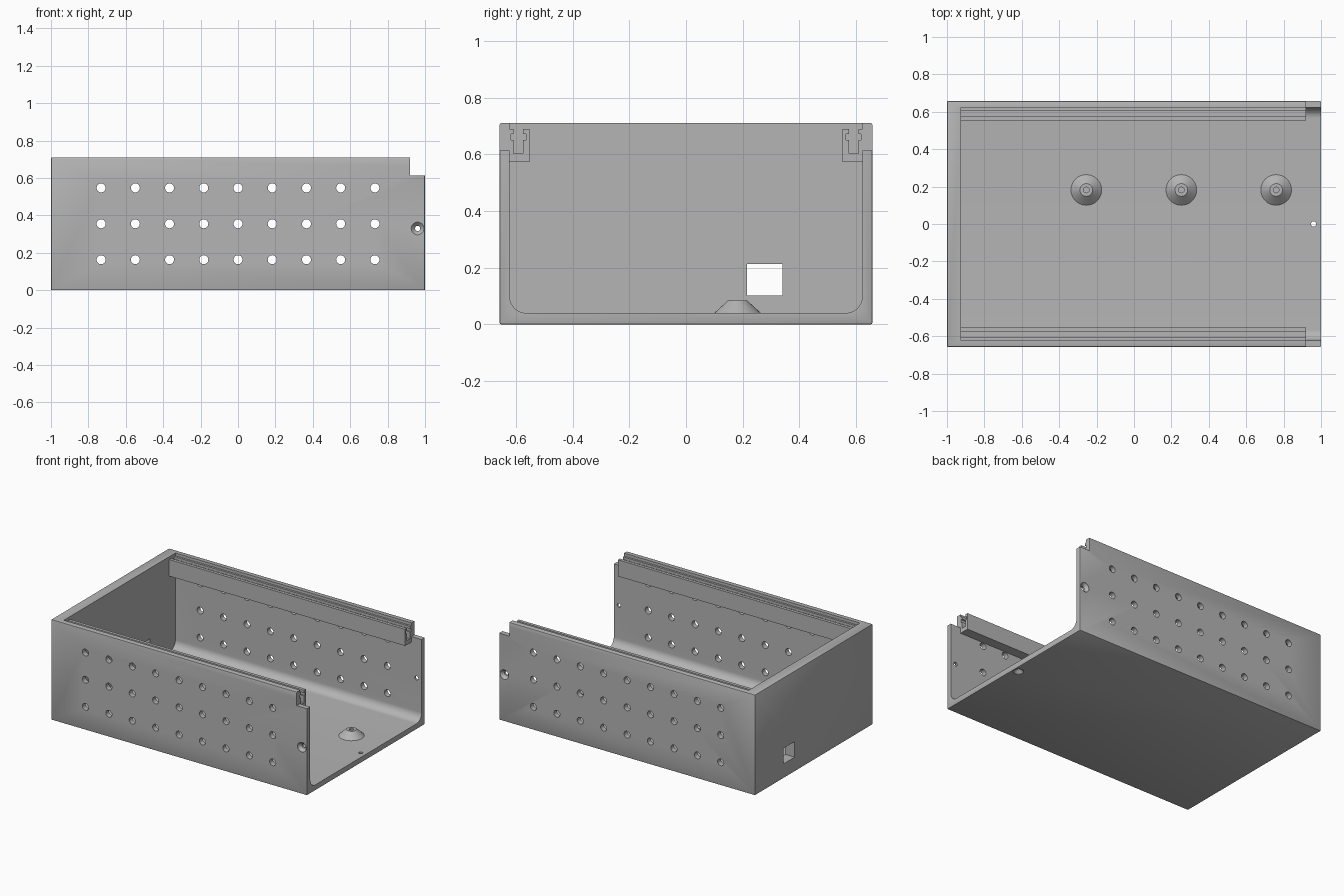
import bpy, bmesh, math
from mathutils import Matrix, Vector

cube = bpy.data.objects.get("Cube")
if cube:
    bpy.data.objects.remove(cube)

grey = bpy.data.materials.new("plain grey")
grey.use_nodes = True
colour = (0.46, 0.46, 0.46, 1)
grey.diffuse_color = colour
grey.node_tree.nodes["Principled BSDF"].inputs["Base Color"].default_value = colour


def add_object(name, bm):
    bmesh.ops.recalc_face_normals(bm, faces=bm.faces)
    mesh = bpy.data.meshes.new(name)
    bm.to_mesh(mesh)
    bm.free()
    mesh.materials.append(grey)
    ob = bpy.data.objects.new(name, mesh)
    bpy.context.collection.objects.link(ob)
    return ob


def box(bm, x, y, z):
    size = Vector((x[1] - x[0], y[1] - y[0], z[1] - z[0]))
    mid = Vector((sum(x), sum(y), sum(z))) / 2
    bmesh.ops.create_cube(bm, size=1, matrix=Matrix.Translation(mid) @ Matrix.Diagonal(size).to_4x4())


def prism(bm, profile, x0, x1):
    """Extrude a (y, z) outline along x."""
    face = bm.faces.new([bm.verts.new((x0, y, z)) for y, z in profile])
    made = bmesh.ops.extrude_face_region(bm, geom=[face], use_keep_orig=True)["geom"]
    bmesh.ops.translate(bm, vec=(x1 - x0, 0, 0), verts=[v for v in made if isinstance(v, bmesh.types.BMVert)])


def lathe(bm, profile, matrix, steps=32):
    """Spin a closed-ended (radius, height) outline around its z axis."""
    rings = []
    for r, z in profile:
        count = steps if r > 0 else 1
        rings.append([bm.verts.new(matrix @ Vector((r * math.cos(i * math.tau / steps),
                      r * math.sin(i * math.tau / steps), z))) for i in range(count)])
    for a, b in zip(rings, rings[1:]):
        for i in range(steps):
            j = (i + 1) % steps
            quad = [a[i % len(a)], a[j % len(a)], b[j % len(b)], b[i % len(b)]]
            bm.faces.new(list(dict.fromkeys(quad)))


def smooth(ob):
    bpy.ops.object.select_all(action='DESELECT')
    ob.select_set(True)
    bpy.context.view_layer.objects.active = ob
    bpy.ops.object.shade_smooth_by_angle(angle=math.radians(30))


W, H = 0.658, 0.71       # half depth and height of the case
INNER, FLOOR = 0.622, 0.04

# Case body with finely broken edges
bm = bmesh.new()
box(bm, (-1, 1), (-W, W), (0, H))
bmesh.ops.bevel(bm, geom=bm.edges[:], offset=0.006, segments=2, profile=0.5, affect='EDGES')
case = add_object("case_body", bm)

# Interior, open at the top and right end, with rounded floor corners
bm = bmesh.new()
radius = 0.058
outline = [(-INNER, 0.9)]
for side, start in ((-1, 180), (1, 270)):
    for i in range(13):
        a = math.radians(start + i * 7.5)
        outline.append((side * (INNER - radius) + radius * math.cos(a),
                        FLOOR + radius + radius * math.sin(a)))
outline.append((INNER, 0.9))
prism(bm, outline, -0.925, 1.2)
cavity = add_object("cavity_cutter", bm)

# Vent holes, end notch, cable opening and countersunk screw holes
bm = bmesh.new()
for row in range(3):
    for col in range(9):
        place = Matrix.Translation(((col - 4) * 0.183, 0, 0.163 + row * 0.192)) @ Matrix.Rotation(math.pi / 2, 4, 'X')
        bmesh.ops.create_cone(bm, cap_ends=True, segments=24, radius1=0.024, radius2=0.024, depth=2, matrix=place)
box(bm, (0.92, 1.2), (-1, 1), (0.613, 0.9))
box(bm, (-1.2, -0.8), (0.215, 0.34), (0.102, 0.212))
sink = [(0, -0.01), (0.034, -0.01), (0.034, 0.002), (0.014, 0.022), (0.014, 0.1), (0, 0.1)]
lathe(bm, sink, Matrix.Translation((0.96, 0, 0)))
for side in (-1, 1):
    lathe(bm, sink, Matrix.Translation((0.96, side * W, 0.33)) @ Matrix.Rotation(side * math.pi / 2, 4, 'X'))
openings = add_object("openings_cutter", bm)

for cutter in (cavity, openings):
    mod = case.modifiers.new(cutter.name, 'BOOLEAN')
    mod.operation = 'DIFFERENCE'
    mod.solver = 'EXACT'
    mod.object = cutter
    cutter.hide_render = True
bpy.context.view_layer.update()
cut_mesh = bpy.data.meshes.new_from_object(case.evaluated_get(bpy.context.evaluated_depsgraph_get()))
case.modifiers.clear()
case.data = cut_mesh
for cutter in (cavity, openings):
    bpy.data.objects.remove(cutter)
smooth(case)

# Slotted lid rails along both long walls
slot = [(0.64, 0.573), (0.64, 0.69), (0.608, 0.69), (0.608, 0.672), (0.618, 0.672), (0.618, 0.65),
        (0.608, 0.65), (0.608, 0.603), (0.575, 0.603), (0.575, 0.65), (0.565, 0.65), (0.565, 0.672),
        (0.575, 0.672), (0.575, 0.69), (0.553, 0.69), (0.553, 0.573)]
for name, side in (("front_rail", -1), ("back_rail", 1)):
    bm = bmesh.new()
    prism(bm, [(side * y, z) for y, z in slot], -0.93, 0.919)
    add_object(name, bm)

# Conical mounting posts with blind screw holes
for i, x in enumerate((-0.255, 0.253, 0.76)):
    bm = bmesh.new()
    lathe(bm, [(0, 0.03), (0.082, 0.03), (0.082, FLOOR), (0.034, 0.084), (0.015, 0.084), (0.015, 0.045), (0, 0.045)],
          Matrix.Translation((x, 0.182, 0)))
    smooth(add_object(f"mounting_post_{i + 1}", bm))
